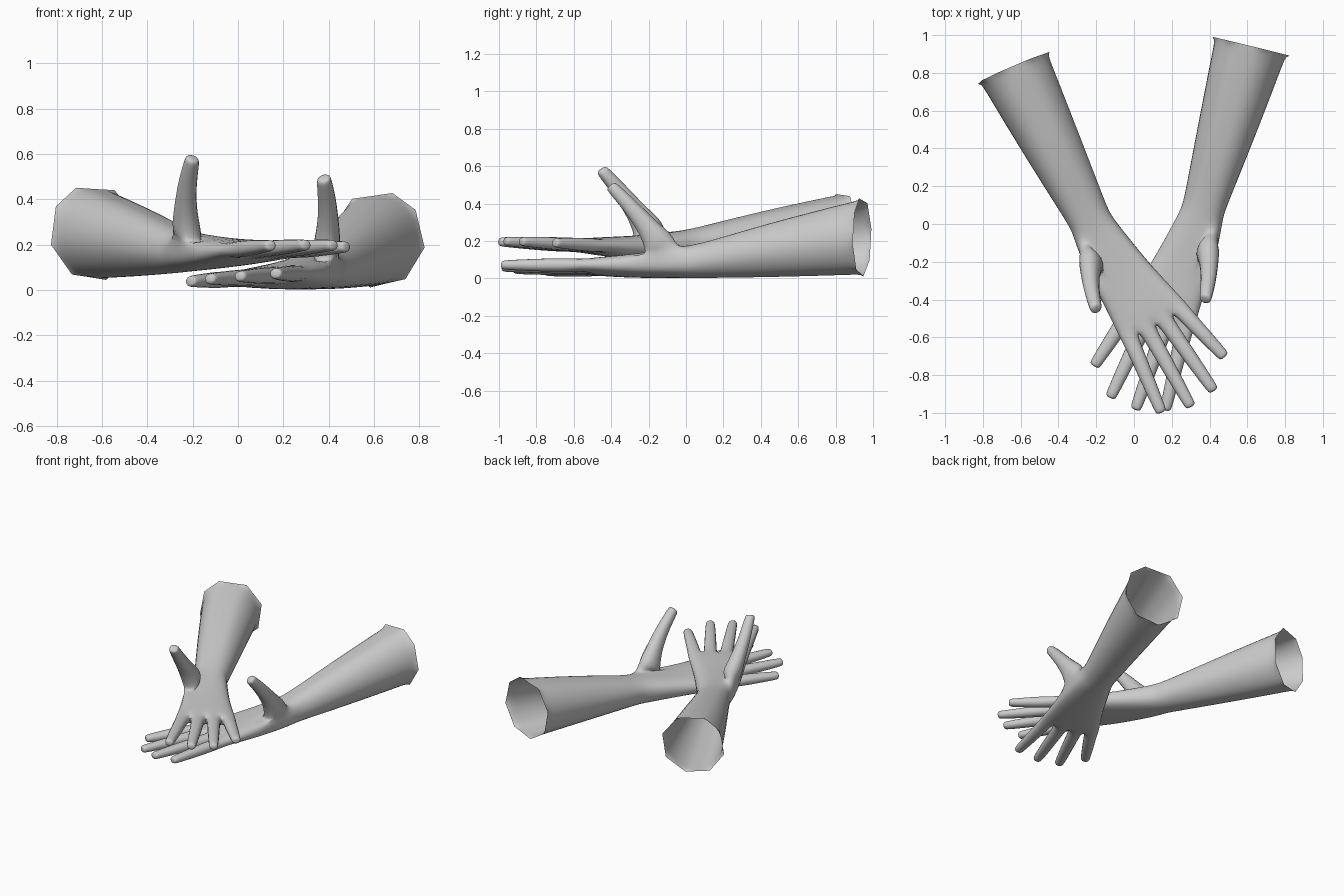
import bpy, bmesh
from math import sin, cos, radians
from mathutils import Vector, Matrix

if "Cube" in bpy.data.objects:
    bpy.data.objects.remove(bpy.data.objects["Cube"])

# Local hand frame: u = toward fingertips, v = toward little finger, w = up
def P(u, v, w):
    return Vector((v, -u, w))

# Sections of ten points: eight-sided sleeve (with two mid-edge points) and flat palm
SLEEVE = [(cos(radians(a)) * r, sin(radians(a)) * r) for a, r in (
    (147, 1), (112, 1), (86.5, .9), (61, 1), (16, 1),
    (329, 1), (284, 1), (261.5, .92), (239, 1), (194, 1))]
HALF = [(-1, .66), (-.5, .97), (0, 1), (.5, .97), (1, .66)]
PALM = HALF + [(x, -y) for x, y in reversed(HALF)]

# u, v centre, v half, w centre, w half, flatness
RINGS = [(-.932, -.007, .214, .225, .215, 0),
         (-.88, -.008, .211, .218, .211, 0),
         (-.45, -.015, .170, .158, .160, 0),
         (-.10, -.018, .128, .104, .106, .2),
         (-.02, -.020, .119, .095, .094, .5),
         (.055, -.022, .130, .086, .084, .8),
         (.30, -.004, .160, .070, .064, 1),
         (.45, .018, .180, .067, .054, 1),
         (.59, .035, .203, .065, .042, 1)]

# Fingertip (u, v) for index, middle, ring, little
TIPS = [(1.045, -.15), (1.09, .003), (1.07, .15), (.935, .283)]

# Thumb stations: centre (u, v, w), half width, half depth
THUMB = [((.165, -.112, .168), .072, .098),
         ((.210, -.138, .240), .060, .068),
         ((.262, -.163, .310), .050, .054),
         ((.330, -.186, .390), .043, .044),
         ((.408, -.204, .470), .036, .036),
         ((.422, -.207, .485), .031, .031)]


def limb(bm, start, stations):
    """Extend a tube from four existing verts through lists of four points."""
    prev = start
    for pts in stations:
        cur = [bm.verts.new(p) for p in pts]
        for k in range(4):
            bm.faces.new((prev[k], prev[(k + 1) % 4], cur[(k + 1) % 4], cur[k]))
        prev = cur
    bm.faces.new(prev)


def make_arm(name, matrix):
    bm = bmesh.new()
    crease = bm.verts.layers.float.new("crease_vert")

    # Forearm and palm loft, open at the sleeve end
    rings = []
    for n, (u, cv, hv, cw, hw, flat) in enumerate(RINGS):
        pts = [(a[0] * (1 - flat) + b[0] * flat, a[1] * (1 - flat) + b[1] * flat)
               for a, b in zip(SLEEVE, PALM)]
        skew = .015 if n < 2 else 0           # slanted sleeve opening
        rings.append([bm.verts.new(P(u + skew * x, cv + x * hv, cw + y * hw))
                      for x, y in pts])
    for v in rings[0]:
        v[crease] = 1.0
    thumb_ring = 5
    for i in range(len(rings) - 1):
        a, b = rings[i], rings[i + 1]
        for k in range(10):
            if i == thumb_ring and k == 0:
                continue                      # opening for the thumb
            j = (k + 1) % 10
            bm.faces.new((a[k], a[j], b[j], b[k]))

    # Four fingers
    end = rings[-1]
    for i, (tu, tv) in enumerate(TIPS):
        base = [end[i], end[i + 1], end[8 - i], end[9 - i]]
        bu, bv = .59, .035 + .2 * (-.75 + .5 * i)
        d = Vector((tu - bu, tv - bv)).normalized()
        stations = []
        for t, half, thick in ((.2, .045, .040), (.55, .041, .037),
                               (.95, .033, .028), (1, .029, .024)):
            cu, cv, cw = bu + (tu - bu) * t, bv + (tv - bv) * t, .065 - .003 * t
            stations.append([P(cu - s * d.y * half, cv + s * d.x * half, cw + h * thick)
                             for s, h in ((-1, 1), (1, 1), (1, -1), (-1, -1))])
        limb(bm, base, stations)

    # Raised thumb
    a, b = rings[thumb_ring], rings[thumb_ring + 1]
    fu, fw = .76, -.65                        # depth direction across the thumb
    stations = [[P(c[0] + s * fu * dep, c[1] + h * half, c[2] + s * fw * dep)
                 for h, s in ((-1, -1), (1, -1), (1, 1), (-1, 1))]
                for c, half, dep in THUMB]
    limb(bm, [a[0], a[1], b[1], b[0]], stations)

    bmesh.ops.transform(bm, matrix=matrix, verts=bm.verts)
    bmesh.ops.recalc_face_normals(bm, faces=bm.faces)
    for f in bm.faces:
        f.smooth = True
    me = bpy.data.meshes.new(name)
    bm.to_mesh(me)
    bm.free()
    ob = bpy.data.objects.new(name, me)
    bpy.context.collection.objects.link(ob)
    sub = ob.modifiers.new("smooth", 'SUBSURF')
    sub.levels = sub.render_levels = 2


def pose(x, y, z, turn, pitch, roll):
    return (Matrix.Translation((x, y, z)) @ Matrix.Rotation(radians(turn), 4, 'Z')
            @ Matrix.Rotation(radians(pitch), 4, 'X') @ Matrix.Rotation(radians(roll), 4, 'Y'))


# Upper arm crosses over the mirrored lower arm
make_arm("upper_arm_and_hand", pose(-.197, -.008, .078, 27.3, -3.1, 0))
make_arm("lower_arm_and_hand", Matrix.Scale(-1, 4, (1, 0, 0)) @ pose(-.345, .05, -.002, 17.7, 0, 4.5))
